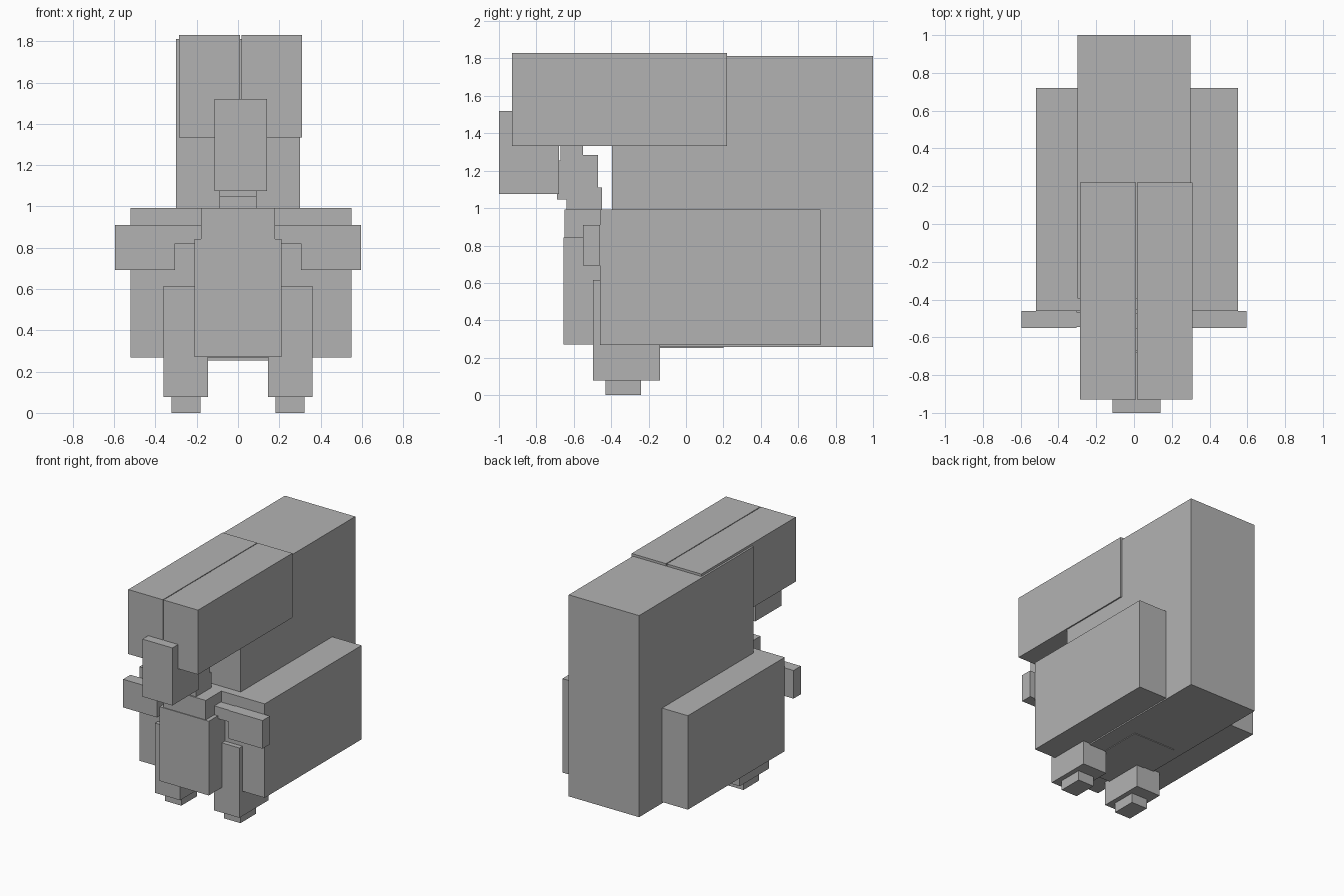
import bpy
from mathutils import Vector

cube = bpy.data.objects.get("Cube")
if cube:
    bpy.data.objects.remove(cube, do_unlink=True)

grey = bpy.data.materials.new("plain_grey")
grey.use_nodes = True
colour = (0.45, 0.45, 0.45, 1)
grey.diffuse_color = colour
grey.node_tree.nodes["Principled BSDF"].inputs["Base Color"].default_value = colour


def box(name, x, y, z):
    """Add a box that fills the given x, y and z ranges."""
    low, high = Vector((x[0], y[0], z[0])), Vector((x[1], y[1], z[1]))
    bpy.ops.mesh.primitive_cube_add(size=1)
    ob = bpy.context.object
    ob.name = name
    for v in ob.data.vertices:
        v.co = (low + high) / 2 + v.co * (high - low)
    ob.data.materials.append(grey)


def pair(name, x, y, z):
    """Add a box on the left and its mirror on the right."""
    box("left_" + name, x, y, z)
    box("right_" + name, (-x[1], -x[0]), y, z)


# Large back volume and the wide pack around the waist
box("back_slab", (-0.30, 0.30), (-0.395, 1.0), (0.258, 1.812))
box("side_pack", (-0.52, 0.55), (-0.46, 0.72), (0.268, 0.992))
box("under_panel", (-0.21, 0.16), (-0.45, 0.20), (0.253, 0.40))

# Split hair or hood on top
box("right_hood", (-0.285, 0.01), (-0.93, 0.22), (1.333, 1.83))
box("left_hood", (0.016, 0.31), (-0.93, 0.22), (1.333, 1.83))

# Face, skull and neck
box("face", (-0.115, 0.14), (-1.0, -0.68), (1.076, 1.52))
box("jaw", (-0.09, 0.09), (-0.69, -0.55), (1.045, 1.255))
box("skull_front", (-0.09, 0.09), (-0.67, -0.55), (1.05, 1.34))
box("skull_back", (-0.09, 0.09), (-0.57, -0.47), (1.05, 1.285))
box("neck", (-0.09, 0.09), (-0.64, -0.45), (0.95, 1.11))

# Torso
box("chest", (-0.18, 0.18), (-0.65, -0.44), (0.28, 0.992))
box("torso", (-0.21, 0.21), (-0.656, -0.44), (0.27, 0.842))

# Arms
pair("upper_arm", (0.16, 0.32), (-0.545, -0.465), (0.82, 0.91))
pair("forearm", (0.305, 0.595), (-0.55, -0.46), (0.693, 0.91))

# Legs and feet
pair("leg", (0.145, 0.36), (-0.497, -0.14), (0.077, 0.615))
pair("foot", (0.182, 0.322), (-0.43, -0.24), (0.0, 0.08))
